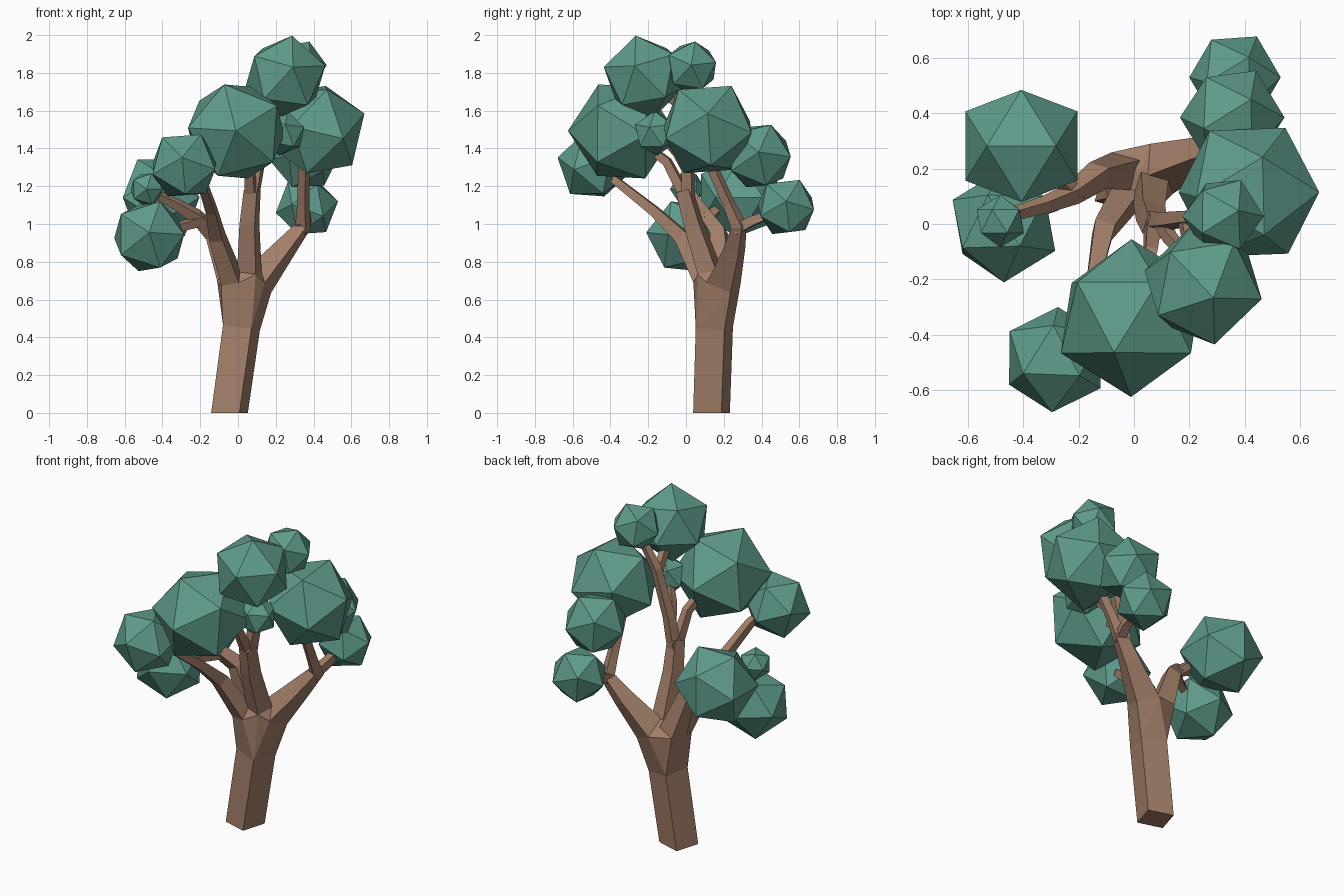
import bpy, bmesh
from mathutils import Vector, Matrix

if "Cube" in bpy.data.objects:
    bpy.data.objects.remove(bpy.data.objects["Cube"])


def material(name, rgb):
    m = bpy.data.materials.new(name)
    m.diffuse_color = (*rgb, 1)
    m.use_nodes = True
    m.node_tree.nodes["Principled BSDF"].inputs["Base Color"].default_value = m.diffuse_color
    return m


BARK = material("bark", (0.36, 0.21, 0.14))
LEAF = material("leaf", (0.113, 0.33, 0.26))


def add_object(name, bm, mat):
    bmesh.ops.recalc_face_normals(bm, faces=bm.faces[:])
    mesh = bpy.data.meshes.new(name)
    bm.to_mesh(mesh)
    bm.free()
    mesh.materials.append(mat)
    ob = bpy.data.objects.new(name, mesh)
    bpy.context.collection.objects.link(ob)
    return ob


def limb(name, path):
    """Square tapered tube through points (x, y, z, half width)."""
    pts = [Vector(p[:3]) for p in path]
    bm = bmesh.new()
    rings = []
    u = Vector((0.958, -0.287, 0))
    old = None
    for i, p in enumerate(pts):
        a = (p - pts[i - 1]).normalized() if i > 0 else Vector()
        b = (pts[i + 1] - p).normalized() if i < len(pts) - 1 else Vector()
        t = (a + b).normalized() if p.z > 0 else Vector((0, 0, 1))
        if old is not None:
            u = old.rotation_difference(t) @ u
        u = (u - t * u.dot(t)).normalized()
        v = t.cross(u)
        h = path[i][3]
        rings.append([bm.verts.new(p + (u * s + v * r) * h)
                      for s, r in ((1, 1), (-1, 1), (-1, -1), (1, -1))])
        old = t
    for r0, r1 in zip(rings, rings[1:]):
        for k in range(4):
            n = (k + 1) % 4
            bm.faces.new((r0[k], r0[n], r1[n], r1[k]))
    bm.faces.new(rings[0])
    bm.faces.new(rings[-1])
    return add_object(name, bm, BARK)


def frame(pole, side):
    z = Vector(pole).normalized()
    x = Vector(side)
    x = (x - z * x.dot(z)).normalized()
    return Matrix((x, z.cross(x), z)).transposed()


def leaf_ball(name, centre, radius, pole, side):
    """Icosahedron with one corner along pole and the next one towards side."""
    bm = bmesh.new()
    bmesh.ops.create_icosphere(bm, subdivisions=1, radius=radius)
    top = max(bm.verts, key=lambda v: v.co.z)
    near = top.link_edges[0].other_vert(top)
    rot = frame(pole, side) @ frame(top.co, near.co).transposed()
    for v in bm.verts:
        v.co = rot @ v.co + Vector(centre)
    return add_object(name, bm, LEAF)


# Trunk and the four main branches
main = [
    limb("trunk", [(-.045, .135, 0, .078), (.018, .15, .45, .079)]),
    limb("right_branch", [(.025, .155, .5, .05), (.10, .2, .69, .07), (.25, .255, .87, .045),
                          (.345, .28, .99, .032), (.345, .23, 1.1, .024), (.35, .13, 1.32, .022)]),
    limb("centre_branch", [(.03, .15, .5, .05), (.06, .125, .75, .052), (.06, .04, 1.0, .042),
                           (.075, -.01, 1.18, .036)]),
    limb("front_left_branch", [(.02, .14, .5, .05), (-.03, .1, .7, .05), (-.11, -.02, .93, .037),
                               (-.14, -.17, 1.07, .026), (-.19, -.36, 1.22, .021),
                               (-.25, -.46, 1.29, .018)]),
    limb("left_branch", [(.005, .155, .5, .05), (-.045, .19, .72, .056), (-.13, .175, .95, .04),
                         (-.22, .11, 1.04, .03), (-.32, .07, 1.1, .023), (-.46, .03, 1.17, .018)]),
]

# Solid crotch spanning the trunk top and the branch roots
bm = bmesh.new()
for ob in main:
    for v in ob.data.vertices[4:8]:
        bm.verts.new(v.co)
hull = bmesh.ops.convex_hull(bm, input=bm.verts[:])
inner = {g for g in hull["geom_interior"] + hull["geom_unused"] if isinstance(g, bmesh.types.BMVert)}
bmesh.ops.delete(bm, geom=list(inner), context='VERTS')
add_object("trunk_crotch", bm, BARK)

# Twigs
limb("right_twig", [(.33, .26, .97, .028), (.36, .36, 1.02, .024), (.37, .5, 1.07, .02)])
limb("centre_fork_front", [(.07, .01, 1.12, .028), (.06, -.1, 1.33, .022), (.03, -.22, 1.42, .02)])
limb("centre_fork_top", [(.07, .01, 1.12, .03), (.11, .01, 1.32, .026), (.19, .02, 1.6, .022),
                         (.29, .03, 1.78, .018)])
limb("centre_twig_top", [(.185, .02, 1.57, .022), (.2, -.06, 1.65, .02), (.23, -.16, 1.71, .018)])
limb("centre_twig_middle", [(.1, .01, 1.28, .024), (.13, -.05, 1.38, .02), (.2, -.12, 1.46, .018)])
limb("left_twig_low", [(-.19, .125, 1.02, .025), (-.29, .07, .99, .021), (-.4, .03, .96, .018)])
limb("left_twig_back", [(-.21, .11, 1.03, .024), (-.28, .17, 1.08, .02), (-.36, .24, 1.12, .018)])

# Foliage: centre, radius, corner direction, neighbouring corner direction
balls = [
    ((.25, -.22, 1.78), .225, (.04, -.21, .05), (.03, 0, .22)),
    ((-.01, -.34, 1.49), .285, (-.06, -.12, .24), (0, -.28, 0)),
    ((.415, .115, 1.5), .268, (.24, 0, .08), (0, -.16, .2)),
    ((-.285, -.49, 1.31), .195, (-.01, -.18, .04), (.1, 0, .165)),
    ((-.47, -.005, .935), .207, (0, -.2, .02), (-.165, 0, .12)),
    ((-.483, .01, 1.185), .095, (0, -.1, 0), (.03, 0, .1)),
    ((-.407, .282, 1.14), .238, (.2, .124, 0), (.2, -.124, 0)),
    ((.365, .53, 1.09), .168, (.16, 0, .03), (0, -.12, .13)),
    ((.355, .385, 1.36), .19, (.18, 0, .02), (0, .07, .17)),
    ((.322, .028, 1.83), .148, (.13, 0, .01), (0, .02, .13)),
    ((.24, -.16, 1.48), .12, (.1, -.03, .03), (0, 0, 1)),
]
for i, b in enumerate(balls):
    leaf_ball(f"foliage_{i + 1}", *b)
